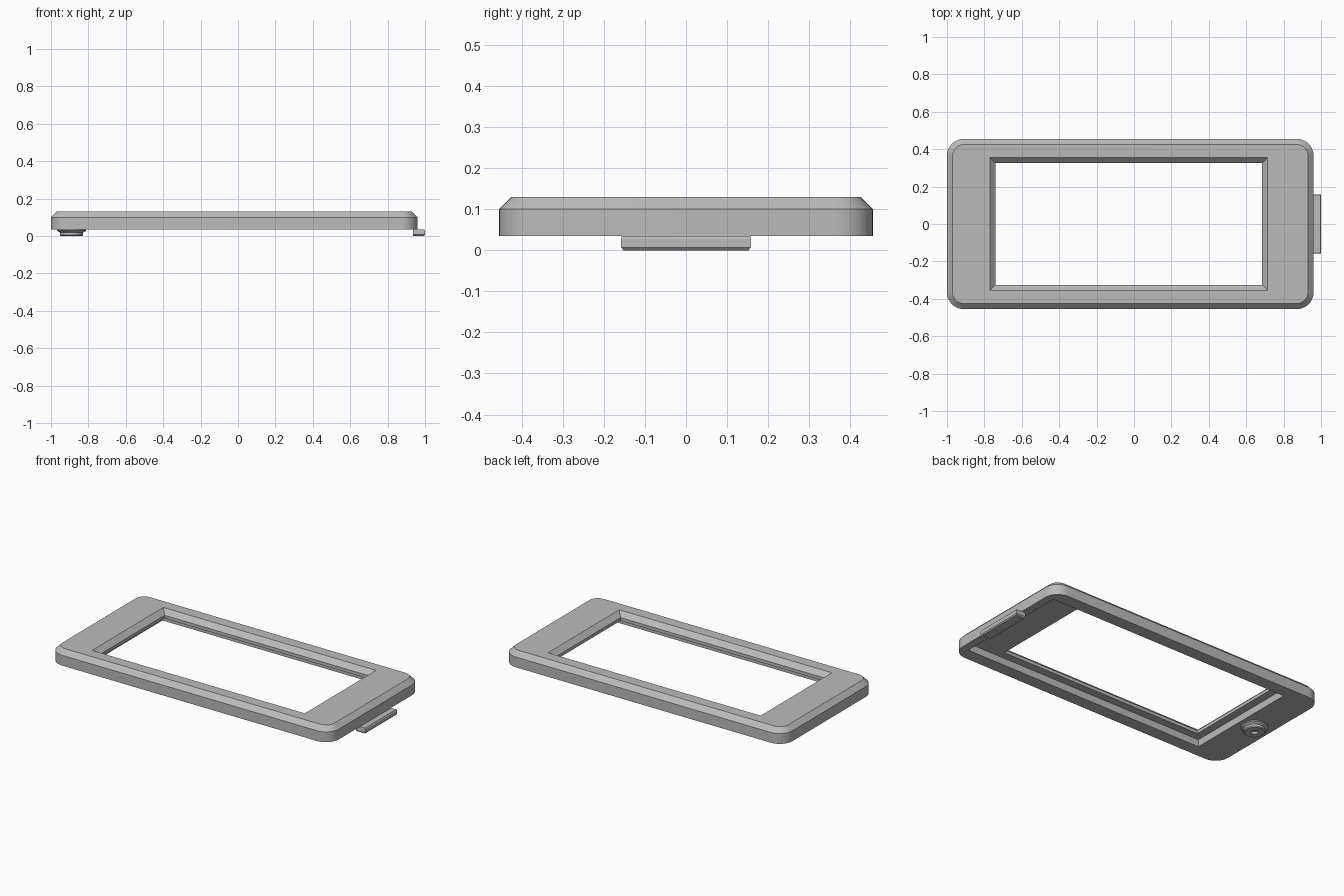
import bpy
import bmesh
from math import cos, sin, pi, radians

cube = bpy.data.objects.get("Cube")
if cube:
    bpy.data.objects.remove(cube, do_unlink=True)

grey = bpy.data.materials.new("plain grey")
grey.use_nodes = True
grey.diffuse_color = (0.5, 0.5, 0.5, 1)
grey.node_tree.nodes["Principled BSDF"].inputs["Base Color"].default_value = (0.5, 0.5, 0.5, 1)


def rounded_rect(x0, x1, y, r, z, steps=10):
    """Ring of points, counter-clockwise; r = 0 gives a sharp rectangle."""
    if r == 0:
        return [(x1, y, z), (x0, y, z), (x0, -y, z), (x1, -y, z)]
    centres = [(x1 - r, y - r), (x0 + r, y - r), (x0 + r, r - y), (x1 - r, r - y)]
    return [(cx + r * cos((k + i / steps) * pi / 2), cy + r * sin((k + i / steps) * pi / 2), z)
            for k, (cx, cy) in enumerate(centres) for i in range(steps + 1)]


def circle(cx, r, z, n=32):
    return [(cx + r * cos(2 * pi * i / n), r * sin(2 * pi * i / n), z) for i in range(n)]


def loft(name, rings):
    """Skin a stack of equal rings and cap both ends."""
    bm = bmesh.new()
    loops = [[bm.verts.new(p) for p in ring] for ring in rings]
    n = len(loops[0])
    for a, b in zip(loops, loops[1:]):
        for i in range(n):
            j = (i + 1) % n
            bm.faces.new((a[i], a[j], b[j], b[i]))
    bm.faces.new(loops[0][::-1])
    bm.faces.new(loops[-1])
    bmesh.ops.recalc_face_normals(bm, faces=bm.faces)
    mesh = bpy.data.meshes.new(name)
    bm.to_mesh(mesh)
    bm.free()
    mesh.materials.append(grey)
    obj = bpy.data.objects.new(name, mesh)
    bpy.context.collection.objects.link(obj)
    return obj


def select(obj):
    bpy.ops.object.select_all(action='DESELECT')
    obj.select_set(True)
    bpy.context.view_layer.objects.active = obj


def cut(obj, cutter):
    cutter.hide_render = True
    mod = obj.modifiers.new("cut", 'BOOLEAN')
    mod.operation = 'DIFFERENCE'
    mod.solver = 'EXACT'
    mod.object = cutter
    select(obj)
    bpy.ops.object.modifier_apply(modifier=mod.name)
    bpy.data.objects.remove(cutter, do_unlink=True)


# Frame with rounded corners and a chamfered top edge
frame = loft("frame", [
    rounded_rect(-1, 0.96, 0.455, 0.09, 0.035),
    rounded_rect(-1, 0.96, 0.455, 0.09, 0.1),
    rounded_rect(-0.97, 0.93, 0.425, 0.06, 0.13),
])

# Shallow recess in the underside
cut(frame, loft("recess_cutter", [
    rounded_rect(-0.79, 0.91, 0.375, 0, z) for z in (-0.1, 0.08)]))

# Window opening, flared at the top
cut(frame, loft("window_cutter", [
    rounded_rect(-0.74, 0.685, 0.325, 0, 0.0),
    rounded_rect(-0.74, 0.685, 0.325, 0, 0.1),
    rounded_rect(-0.77, 0.715, 0.355, 0, 0.13),
    rounded_rect(-0.77, 0.715, 0.355, 0, 0.2),
]))

# Latch tab under one end, with chamfered lower edges
tab = loft("latch_tab", [
    rounded_rect(0.935, 0.994, 0.152, 0, 0.0),
    rounded_rect(0.935, 1.0, 0.158, 0, 0.007),
    rounded_rect(0.935, 1.0, 0.158, 0, 0.028),
    rounded_rect(0.935, 0.996, 0.156, 0, 0.035),
])

# Round stepped boss with a small central hole
boss = loft("screw_boss", [circle(-0.89, r, z) for r, z in (
    (0.078, 0.036), (0.078, 0.028), (0.062, 0.018), (0.062, 0.005),
    (0.057, 0.0), (0.02, 0.0), (0.02, 0.015))])

for part in (frame, tab, boss):
    select(part)
    bpy.ops.object.shade_smooth_by_angle(angle=radians(25))
